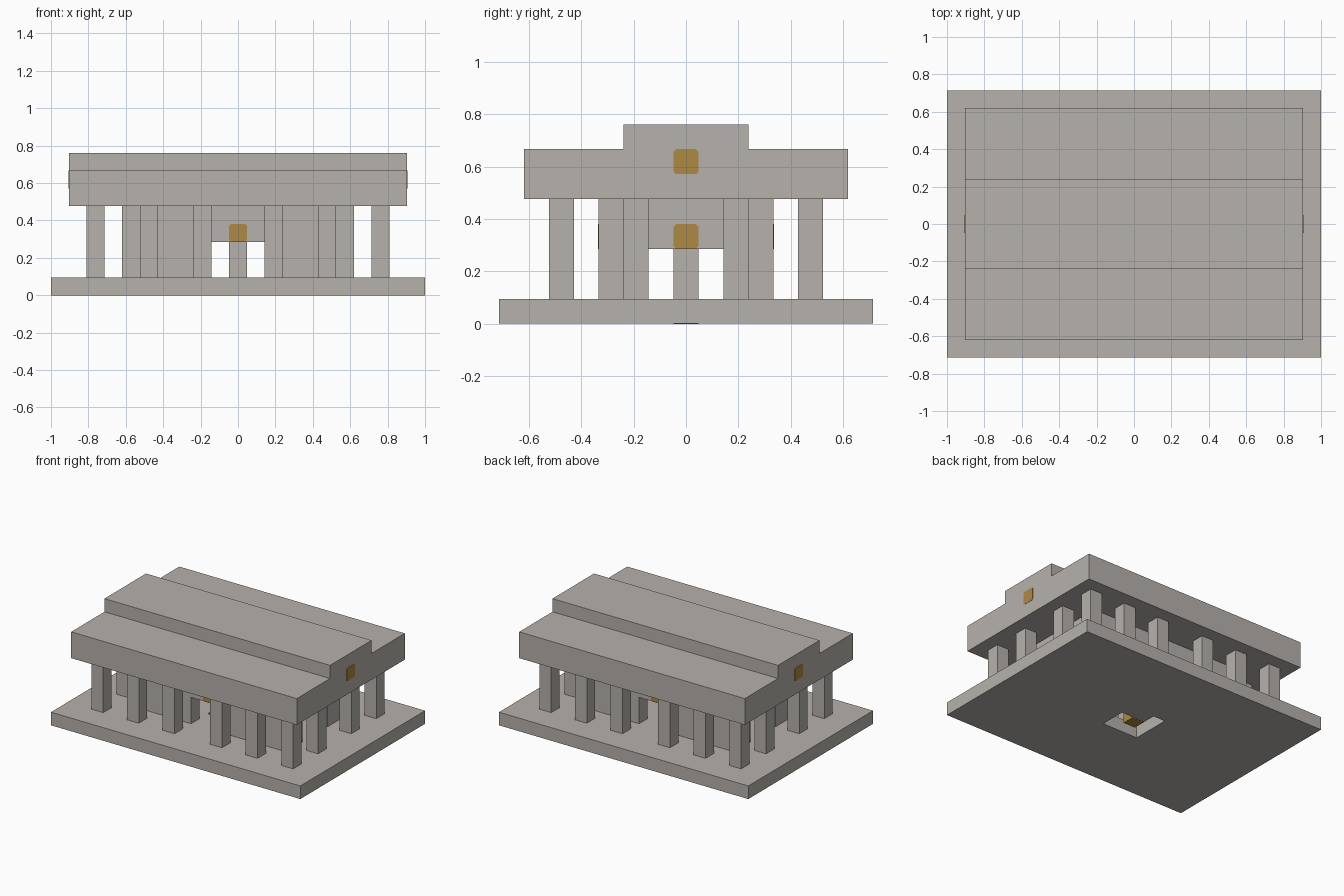
import bpy
import bmesh

default = bpy.data.objects.get("Cube")
if default:
    bpy.data.objects.remove(default, do_unlink=True)

U = 2 / 21  # one building block


def material(name, color):
    mat = bpy.data.materials.new(name)
    mat.use_nodes = True
    mat.diffuse_color = color
    mat.node_tree.nodes["Principled BSDF"].inputs["Base Color"].default_value = color
    return mat


stone = material("warm grey stone", (0.47, 0.44, 0.41, 1))
gold = material("dull gold", (0.42, 0.25, 0.06, 1))


def finish(name, bm, mat):
    bmesh.ops.recalc_face_normals(bm, faces=bm.faces)
    mesh = bpy.data.meshes.new(name)
    bm.to_mesh(mesh)
    bm.free()
    mesh.materials.append(mat)
    obj = bpy.data.objects.new(name, mesh)
    bpy.context.collection.objects.link(obj)
    return obj


def prism(name, outline, axis, low, high, mat=stone):
    """Extrude an outline, in block units, along an axis."""
    bm = bmesh.new()

    def point(a, b, c):
        p = [a, b]
        p.insert(axis, c)
        return [v * U for v in p]

    face = bm.faces.new([bm.verts.new(point(a, b, low)) for a, b in outline])
    moved = bmesh.ops.extrude_face_region(bm, geom=[face])["geom"]
    for v in moved:
        if isinstance(v, bmesh.types.BMVert):
            v.co[axis] = high * U
    return finish(name, bm, mat)


def rect(a0, a1, b0, b1):
    return [(a0, b0), (a1, b0), (a1, b1), (a0, b1)]


def box(name, x0, x1, y0, y1, z0, z1, mat=stone):
    return prism(name, rect(x0, x1, y0, y1), 2, z0, z1, mat)


# Base slab: one outline, slit to reach the corner stairwell
stairwell = [(-1.5, 1.5), (-.5, 1.5), (-.5, -.5), (.5, -.5), (.5, .5),
             (1.5, .5), (1.5, -1.5), (-1.5, -1.5)]
prism("base_west", rect(-10.5, -1.5, -7.5, 7.5), 2, 0, 1)
prism("base_east", [(-1.5, -7.5), (10.5, -7.5), (10.5, 7.5), (-1.5, 7.5)]
      + stairwell, 2, 0, 1)

# Central post and its gold foot
box("central_post", -.5, .5, -.5, .5, 1, 5)
box("post_foot", -.505, .505, -.505, .505, -.005, .99, gold)

# Outer colonnade
for x in (-8, -5, -2, 2, 5, 8):
    for y in (-5, -2, 2, 5):
        if abs(x) == 8 or abs(y) == 5:
            box("column", x - .5, x + .5, y - .5, y + .5, 1, 5)


# Inner hall: four walls, each with a doorway
def doorway_wall(half):
    return [(-half, 1), (-1.5, 1), (-1.5, 3), (1.5, 3), (1.5, 1),
            (half, 1), (half, 5), (-half, 5)]


for side, label in ((-1, "front"), (1, "back")):
    prism(label + "_wall", doorway_wall(6.5), 1, side * 2.5, side * 3.5)
for side, label in ((-1, "right"), (1, "left")):
    prism(label + "_wall", doorway_wall(2.5), 0, side * 5.5, side * 6.5)

# Stepped roof
prism("stepped_roof", [(-6.5, 5), (6.5, 5), (6.5, 7), (2.5, 7), (2.5, 8),
                       (-2.5, 8), (-2.5, 7), (-6.5, 7)], 0, -9.5, 9.5)


# Gold plaques with clipped corners
def plaque(name, axis, offset, z):
    c = .1
    outline = [(-.5, z + c), (-.5 + c, z), (.5 - c, z), (.5, z + c),
               (.5, z + 1 - c), (.5 - c, z + 1), (-.5 + c, z + 1), (-.5, z + 1 - c)]
    prism(name, outline, axis, offset - .02, offset + .02, gold)


for side in (-1, 1):
    plaque("door_plaque", 1, side * 3.5, 3)
    plaque("door_plaque", 0, side * 6.5, 3)
    plaque("gable_plaque", 0, side * 9.5, 6)
